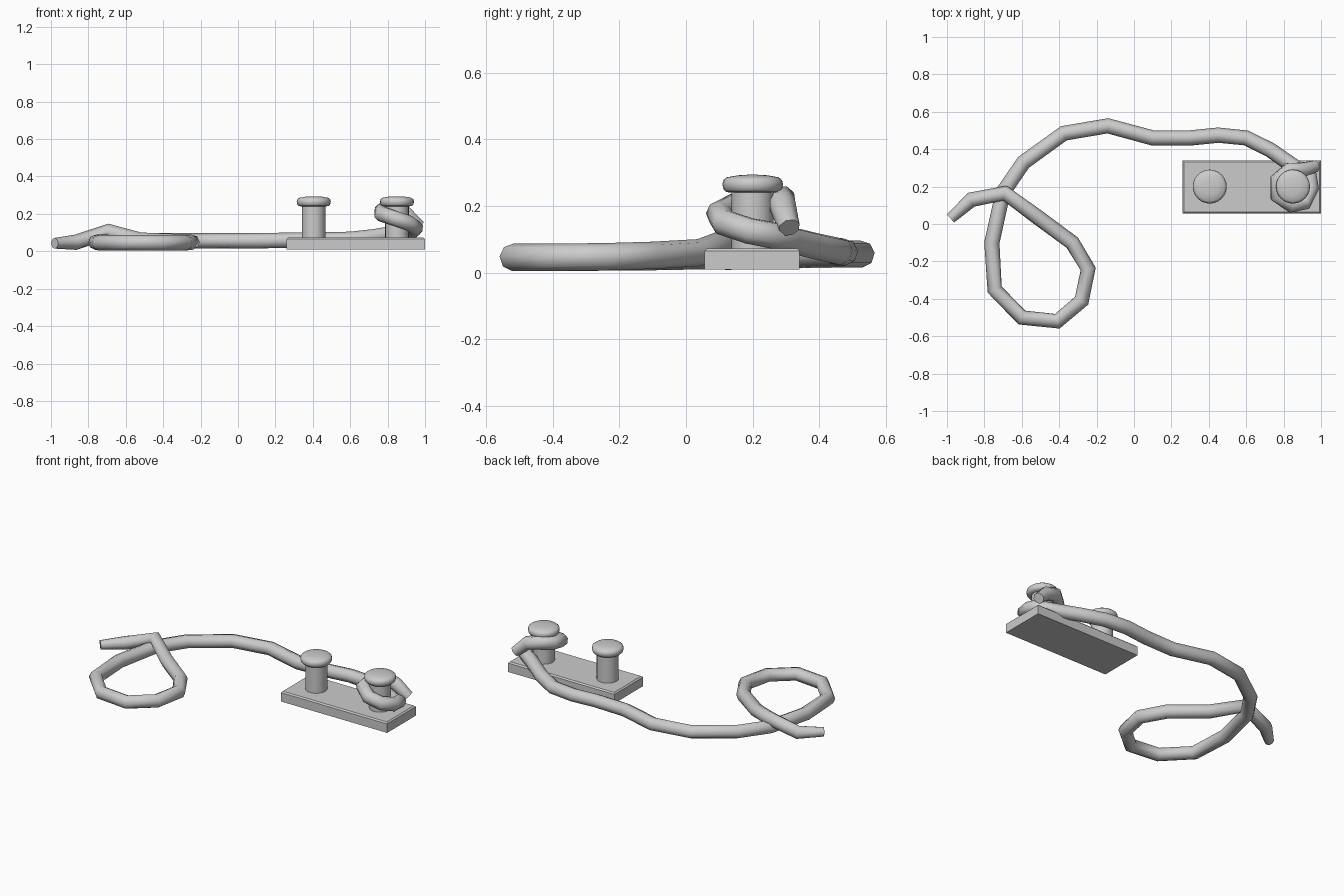
import bpy
import bmesh
from math import cos, sin, pi, radians

if "Cube" in bpy.data.objects:
    bpy.data.objects.remove(bpy.data.objects["Cube"])

grey = bpy.data.materials.new("plain_grey")
grey.use_nodes = True
colour = (0.6, 0.6, 0.6, 1)
grey.diffuse_color = colour
grey.node_tree.nodes["Principled BSDF"].inputs["Base Color"].default_value = colour


def activate(ob):
    bpy.ops.object.select_all(action="DESELECT")
    ob.select_set(True)
    bpy.context.view_layer.objects.active = ob


def make_object(name, bm):
    bmesh.ops.recalc_face_normals(bm, faces=bm.faces)
    mesh = bpy.data.meshes.new(name)
    bm.to_mesh(mesh)
    bm.free()
    mesh.materials.append(grey)
    ob = bpy.data.objects.new(name, mesh)
    bpy.context.collection.objects.link(ob)
    return ob


def lathe(name, x, y, profile, sides=24):
    bm = bmesh.new()
    rings = [[bm.verts.new((x + r * cos(2 * pi * i / sides), y + r * sin(2 * pi * i / sides), z))
              for i in range(sides)] for r, z in profile]
    for low, high in zip(rings, rings[1:]):
        for i in range(sides):
            j = (i + 1) % sides
            bm.faces.new((low[i], low[j], high[j], high[i]))
    bm.faces.new(rings[0])
    bm.faces.new(rings[-1])
    ob = make_object(name, bm)
    activate(ob)
    bpy.ops.object.shade_smooth_by_angle(angle=radians(50))
    return ob


# Base plate with chamfered top edges
bm = bmesh.new()
bmesh.ops.create_cube(bm, size=1)
for v in bm.verts:
    v.co = (0.63 + v.co.x * 0.74, 0.198 + v.co.y * 0.285, 0.041 + v.co.z * 0.064)
top_edges = [e for e in bm.edges if all(v.co.z > 0.05 for v in e.verts)]
bmesh.ops.bevel(bm, geom=top_edges, offset=0.008, segments=1, affect="EDGES")
make_object("base_plate", bm)

# Two mooring posts with rounded caps
cap = [(0.063, 0.24), (0.08, 0.242), (0.088, 0.251), (0.091, 0.265),
       (0.088, 0.278), (0.078, 0.286), (0.045, 0.292), (0.012, 0.294)]
for side, x in (("right", 0.405), ("left", 0.85)):
    lathe(side + "_post", x, 0.2, [(0.063, 0.06), (0.063, 0.245)])
    lathe(side + "_post_cap", x, 0.2, cap)

# Rope: loose end and loop, long run, then the turn around the left post
loop = [(-0.98, 0.03, 0.043), (-0.87, 0.13, 0.048), (-0.69, 0.165, 0.107),
        (-0.52, 0.04, 0.06), (-0.33, -0.10, 0.052), (-0.245, -0.24, 0.048),
        (-0.28, -0.41, 0.046), (-0.41, -0.52, 0.046), (-0.6, -0.5, 0.046),
        (-0.745, -0.35, 0.046), (-0.76, -0.1, 0.048), (-0.70, 0.17, 0.053)]
run = [(-0.59, 0.33, 0.055), (-0.375, 0.485, 0.056), (-0.14, 0.525, 0.056),
       (0.1, 0.46, 0.056), (0.3, 0.46, 0.06), (0.45, 0.475, 0.062),
       (0.6, 0.46, 0.064), (0.73, 0.395, 0.078)]
turn = [(0.86, 0.305, 0.1), (0.94, 0.26, 0.112), (0.95, 0.19, 0.125),
        (0.915, 0.115, 0.15), (0.84, 0.1, 0.175), (0.765, 0.15, 0.2),
        (0.765, 0.235, 0.215), (0.83, 0.29, 0.22), (0.9, 0.29, 0.2), (0.97, 0.31, 0.135)]
path = loop + run + turn
curve = bpy.data.curves.new("rope", "CURVE")
curve.dimensions = "3D"
curve.bevel_depth = 0.041
curve.bevel_resolution = 2
curve.use_fill_caps = True
curve.materials.append(grey)
spline = curve.splines.new("POLY")
spline.points.add(len(path) - 1)
for point, co in zip(spline.points, path):
    point.co = (*co, 1)
spline.points[0].radius = 0.7
spline.points[-1].radius = 0.8
rope = bpy.data.objects.new("rope", curve)
bpy.context.collection.objects.link(rope)
activate(rope)
bpy.ops.object.convert(target="MESH")
bpy.ops.object.shade_smooth_by_angle(angle=radians(50))
